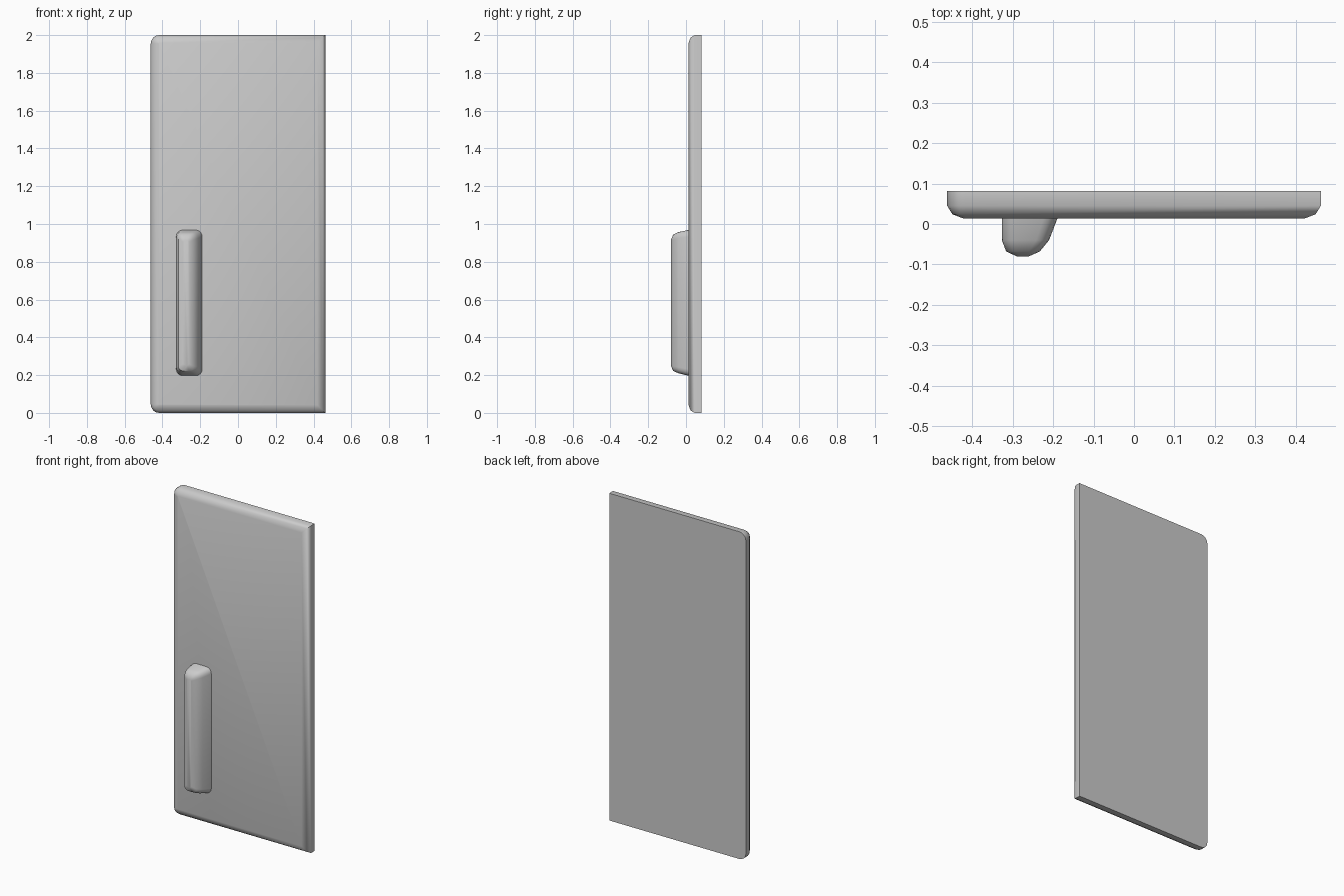
import bpy
import bmesh
import math

cube = bpy.data.objects.get("Cube")
if cube:
    bpy.data.objects.remove(cube, do_unlink=True)

grey = bpy.data.materials.new("plain grey")
grey.use_nodes = True
color = (0.6, 0.6, 0.6, 1)
grey.diffuse_color = color
grey.node_tree.nodes["Principled BSDF"].inputs["Base Color"].default_value = color


def outline(x0, x1, z0, z1, r_left, r_right, steps=4):
    """Rectangle in x and z with rounded corners; radius 0 gives a square one."""
    points = []
    corners = [(x1, z1, -1, -1, r_right, 0), (x0, z1, 1, -1, r_left, 90),
               (x0, z0, 1, 1, r_left, 180), (x1, z0, -1, 1, r_right, 270)]
    for x, z, sx, sz, r, start in corners:
        if r == 0:
            points.append((x, z))
            continue
        for i in range(steps + 1):
            a = math.radians(start + 90 * i / steps)
            points.append((x + sx * r + r * math.cos(a), z + sz * r + r * math.sin(a)))
    return points


def loft(name, rings):
    """Join outlines given as (y, points) from back to front and cap both ends."""
    bm = bmesh.new()
    loops = [[bm.verts.new((x, y, z)) for x, z in pts] for y, pts in rings]
    for a, b in zip(loops, loops[1:]):
        for i in range(len(a)):
            j = (i + 1) % len(a)
            bm.faces.new((a[i], a[j], b[j], b[i]))
    bm.faces.new(loops[0])
    bm.faces.new(loops[-1])
    bmesh.ops.recalc_face_normals(bm, faces=bm.faces)
    mesh = bpy.data.meshes.new(name)
    bm.to_mesh(mesh)
    bm.free()
    mesh.materials.append(grey)
    obj = bpy.data.objects.new(name, mesh)
    bpy.context.collection.objects.link(obj)
    bpy.ops.object.select_all(action="DESELECT")
    obj.select_set(True)
    bpy.context.view_layer.objects.active = obj
    bpy.ops.object.shade_smooth_by_angle(angle=math.radians(42))
    return obj


# Door panel: rounded front rim, soft corners on the handle side only
W, H = 0.462, 2.0
panel_rings = []
for y, inset in [(0.081, 0), (0.045, 0), (0.024, 0.013), (0.013, 0.042)]:
    panel_rings.append((y, outline(-W + inset, W - inset, inset, H - inset,
                                   max(0.045 - inset, 0.004), 0)))
loft("door_panel", panel_rings)

# Handle: upright bar, straight on its outer side and sloping on the inner one
handle_rings = []
for y, x0, x1, z0, z1, r in [(0.02, -0.327, -0.187, 0.195, 0.970, 0.035),
                             (-0.04, -0.327, -0.210, 0.210, 0.957, 0.032),
                             (-0.068, -0.316, -0.233, 0.222, 0.943, 0.026),
                             (-0.080, -0.290, -0.260, 0.250, 0.915, 0.010)]:
    handle_rings.append((y, outline(x0, x1, z0, z1, r, r)))
loft("handle", handle_rings)
